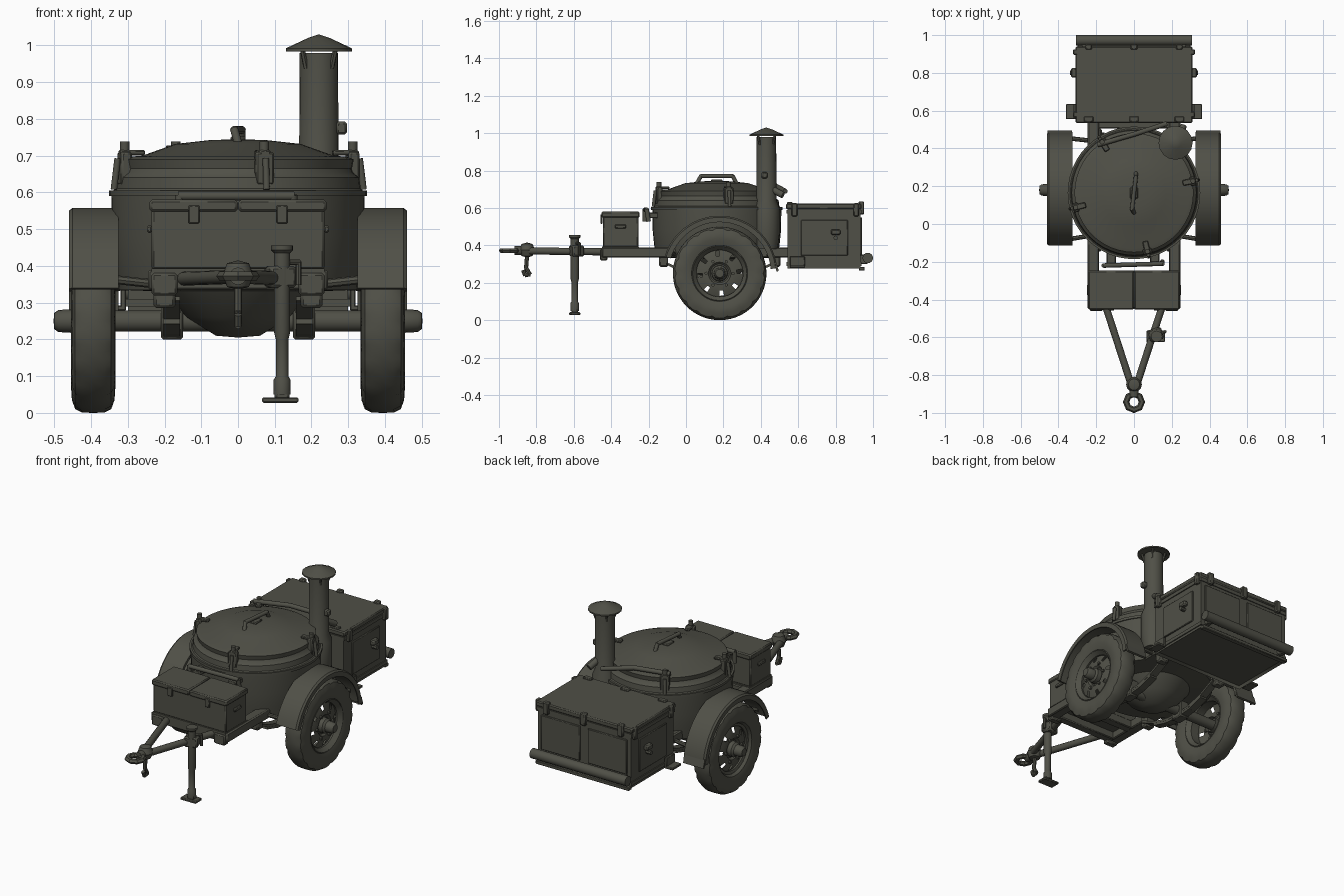
import bpy, bmesh, math
from mathutils import Vector

default = bpy.data.objects.get("Cube")
if default:
    bpy.data.objects.remove(default, do_unlink=True)

olive = bpy.data.materials.new("dark olive paint")
olive.use_nodes = True
olive.diffuse_color = (0.08, 0.08, 0.063, 1)
olive.node_tree.nodes["Principled BSDF"].inputs["Base Color"].default_value = olive.diffuse_color


def finish(name, bm, bevel=0):
    bmesh.ops.recalc_face_normals(bm, faces=bm.faces)
    mesh = bpy.data.meshes.new(name)
    bm.to_mesh(mesh)
    bm.free()
    mesh.materials.append(olive)
    mesh.shade_smooth()
    mesh.set_sharp_from_angle(angle=math.radians(35))
    ob = bpy.data.objects.new(name, mesh)
    bpy.context.scene.collection.objects.link(ob)
    if bevel:
        mod = ob.modifiers.new("soft edges", "BEVEL")
        mod.width, mod.segments = bevel, 1
    return ob


def box(name, centre, size, bevel=0, turn=0):
    bm = bmesh.new()
    bmesh.ops.create_cube(bm, size=1)
    for v in bm.verts:
        v.co = Vector(a * b for a, b in zip(v.co, size))
    ob = finish(name, bm, bevel)
    ob.location = centre
    ob.rotation_euler.z = turn
    return ob


def rods(name, points, r, segs=12):
    bm = bmesh.new()
    for a, b in zip(points, points[1:]):
        a, b = Vector(a), Vector(b)
        made = bmesh.ops.create_cone(bm, segments=segs, radius1=r, radius2=r,
                                     depth=(b - a).length + r * 0.5, cap_ends=True)
        turn = (b - a).to_track_quat("Z", "Y")
        for v in made["verts"]:
            v.co = turn @ v.co + (a + b) / 2
    return finish(name, bm)


def lathe(name, profile, centre, axis="z", segs=32, arc=None, closed=False,
          shape=None, skip=None):
    """Spin (radius, height) points; arc limits the sweep in degrees."""
    a0, a1 = arc or (0, 360)
    count = segs + 1 if arc else segs
    bm = bmesh.new()
    rings = []
    for i in range(count):
        t = math.radians(a0 + (a1 - a0) * i / segs)
        ring = []
        for j, (r, h) in enumerate(profile):
            r = shape(i, j, r) if shape else r
            c, s = r * math.cos(t), r * math.sin(t)
            ring.append(bm.verts.new((c, s, h) if axis == "z" else (h, c, s)))
        rings.append(ring)
    n = len(profile)
    for i in range(segs):
        p, q = rings[i], rings[(i + 1) % count]
        for j in range(n if closed else n - 1):
            if not (skip and skip(i, j)):
                k = (j + 1) % n
                bm.faces.new((p[j], p[k], q[k], q[j]))
    if arc and closed:
        bm.faces.new(rings[0])
        bm.faces.new(rings[-1])
    bmesh.ops.remove_doubles(bm, verts=bm.verts, dist=1e-5)
    ob = finish(name, bm)
    ob.location = centre
    return ob


# Boiler drum with bowl bottom, shoulder and lid
lathe("boiler_drum", [(0, .205), (.06, .21), (.14, .26), (.2, .33), (.325, .335), (.335, .4),
                      (.343, .48), (.345, .6), (.334, .61), (.33, .64), (.312, .655), (.305, .68),
                      (0, .68)], (0, .165, 0), segs=48)
lathe("boiler_lid", [(.31, .665), (.315, .69), (.295, .697), (.26, .7), (.17, .732), (.08, .742),
                     (0, .745)], (0, .165, 0), segs=48)
lathe("drum_band", [(.34, .59), (.351, .59), (.351, .605), (.34, .605)], (0, .165, 0), segs=48, closed=True)
rods("lid_handle", [(0, .06, .735), (-.01, .08, .77), (.01, .25, .77), (.01, .27, .73)], .011)
box("handle_pad", (0, .165, .745), (.04, .06, .015), .004)

# Lid clamps around the rim
for x, y in ((-.3, .09), (.07, -.14), (.3, .225), (-.16, .42)):
    turn = math.atan2(y - .165, x)
    out = Vector((math.cos(turn), math.sin(turn), 0))
    base = Vector((0, .165, 0)) + out * .318
    box("clamp_post", base + Vector((0, 0, .665)), (.03, .05, .09), .005, turn)
    box("clamp_bridge", base - out * .02 + Vector((0, 0, .708)), (.07, .03, .015), .004, turn)
    rods("clamp_screw", [base + Vector((0, 0, .62)), base + Vector((0, 0, .735))], .013)
    rods("clamp_lever", [base + out * .02 + Vector((0, 0, .69)), base + out * .03 + Vector((0, 0, .61))], .009)
rods("lid_hinge_arm", [(-.19, .42, .715), (.0, .475, .72), (.17, .53, .69)], .013)
rods("drum_front_rail", [(-.16, -.22, .53), (-.16, -.22, .59), (.15, -.21, .59), (.15, -.2, .53)], .012)
for x in (-.12, .11):
    box("rail_bracket", (x, -.18, .56), (.05, .07, .03), .005)

# Chimney with conical cap
lathe("chimney", [(0, .38), (.06, .38), (.07, .46), (.07, .6), (.054, .64), (.052, .98), (.044, .98),
                  (.044, .7), (0, .7)], (.22, .43, 0), segs=24)
lathe("chimney_cap", [(0, 1.03), (.03, 1.02), (.09, .992), (.09, .984), (0, 1.005)], (.22, .43, 0), segs=16)
for a in range(4):
    t = math.radians(45 + 90 * a)
    x, y = math.cos(t), math.sin(t)
    rods("cap_strut", [(.22 + .05 * x, .43 + .05 * y, .94), (.22 + .065 * x, .43 + .065 * y, .995)], .007, 6)
box("chimney_hook", (.282, .42, .775), (.03, .03, .035), .006)
rods("damper_spout", [(.24, .46, .7), (.26, .515, .67)], .018)

# Chassis
for s in (-1, 1):
    box("frame_rail", (s * .215, .05, .362), (.06, 1.0, .055), .006)
for y in (-.425, -.27, .53):
    box("cross_member", (0, y, .36), (.46, .05, .05), .005)
box("front_floor", (0, -.35, .385), (.47, .2, .015))

# Axle and springs
rods("axle", [(-.47, .18, .25), (.47, .18, .25)], .029, 16)
for s in (-1, 1):
    spring = [(s * .18, .18 + d * .3, .225 + .085 * d * d) for d in (-1, -.66, -.33, 0, .33, .66, 1)]
    for drop, trim in ((.0, 0), (-.014, 1)):
        pts = [Vector(p) + Vector((0, 0, drop)) for p in spring[trim:len(spring) - trim]]
        for a, b in zip(pts, pts[1:]):
            leaf = box("spring_leaf", (a + b) / 2, (.045, (b - a).length + .005, .013))
            leaf.rotation_euler.x = math.atan2(b.z - a.z, b.y - a.y)
    box("spring_saddle", (s * .18, .18, .25), (.06, .08, .1), .006)
    for y in (-.12, .48):
        box("spring_hanger", (s * .2, y, .32), (.06, .05, .07), .008)

    # Wheels
    half = [(.14, .035), (.15, .05), (.185, .06), (.215, .058), (.24, .049), (.249, .03)]
    tyre = [(r, -h) for r, h in half] + [(.25, 0)] + [(r, h) for r, h in reversed(half)]
    lathe("tyre", tyre, (s * .394, .18, .25), "x", 72,
          shape=lambda i, j, r: r - .008 if i % 4 == 0 and j in (3, 4, 8, 9) else r)
    lathe("wheel_rim", [(.14, -.035), (.125, -.03), (.125, .03), (.145, .052), (.15, .048), (.14, .03)],
          (s * .394, .18, .25), "x", 36, closed=True)
    disc = [(.127, .02), (.12, .022), (.092, .034), (.06, .036), (.05, .025), (0, .025)]
    lathe("wheel_disc", [(r, s * h) for r, h in disc], (s * .394, .18, .25), "x", 32,
          skip=lambda i, j: j == 1 and i % 4 == 0)
    hub = [(.045, 0), (.042, .05), (.032, .06), (.03, .095), (.022, .106), (0, .108)]
    lathe("wheel_hub", [(r, s * h) for r, h in hub], (s * .394, .18, .25), "x", 16)
    for k in range(6):
        t = k * math.pi / 3
        y, z = .18 + .072 * math.cos(t), .25 + .072 * math.sin(t)
        rods("wheel_nut", [(s * .42, y, z), (s * .438, y, z)], .009, 6)

    # Fenders
    fender = [(.292, .325), (.308, .325), (.308, .45), (.3, .46), (.274, .46), (.274, .453), (.292, .45)]
    lathe("fender", [(r, s * h) for r, h in fender], (0, .18, .25), "x", 28, arc=(5, 163), closed=True)
    tab = box("fender_flap", (s * .393, .483, .285), (.13, .012, .05))
    tab.rotation_euler.x = .3
    rods("fender_stay_front", [(s * .22, -.06, .35), (s * .4, -.09, .37)], .012, 8)
    rods("fender_stay_rear", [(s * .22, .44, .35), (s * .4, .46, .34)], .012, 8)

    # Drawbar arms
    rods("drawbar_arm", [(s * .155, -.42, .365), (s * .015, -.85, .37)], .019)

# Coupling, towing eye and safety hook
lathe("coupling", [(0, -.04), (.03, -.032), (.042, 0), (.03, .032), (0, .04)], (0, -.85, .375), segs=12)
rods("coupling_neck", [(0, -.86, .372), (0, -.91, .372)], .024)
ring = [(.042 + .017 * math.cos(k * math.pi / 3), .014 * math.sin(k * math.pi / 3)) for k in range(6)]
lathe("towing_eye", ring, (0, -.942, .372), segs=8, closed=True)
rods("safety_hook", [(0, -.85, .34), (0, -.855, .28), (0, -.835, .245), (0, -.86, .24), (0, -.87, .265)], .011, 8)

# Parking stand
lathe("stand_post", [(0, .455), (.03, .455), (.03, .443), (.022, .435), (.022, .22), (.017, .2), (.017, .1),
                     (.023, .09), (.023, .05), (0, .05)], (.12, -.595, 0), segs=16)
box("stand_foot", (.115, -.595, .035), (.1, .06, .015), .004)
box("stand_neck", (.12, -.595, .05), (.04, .035, .03), .006)
box("stand_clamp", (.115, -.585, .37), (.075, .065, .06), .008, .3)
rods("stand_crank", [(.12, -.595, .41), (.165, -.57, .41), (.165, -.57, .35)], .008, 8)

# Front tool box
box("front_box", (0, -.35, .48), (.47, .19, .18), .006)
for s in (-1, 1):
    box("front_box_lid", (s * .121, -.35, .564), (.239, .205, .032), .006)
    box("front_box_latch", (s * .12, -.452, .54), (.03, .012, .05), .003)
    box("front_box_handle", (s * .241, -.35, .5), (.014, .06, .02), .004)
    box("front_box_step", (s * .2, -.44, .35), (.07, .04, .06), .006)

# Rear stove box with recessed underside
stove = box("rear_box", (0, .737, .44), (.6, .39, .33))
bm = bmesh.new()
bm.from_mesh(stove.data)
under = [f for f in bm.faces if f.normal.z < -.9]
bmesh.ops.inset_region(bm, faces=under, thickness=.025)
bmesh.ops.translate(bm, verts=under[0].verts, vec=(0, 0, .03))
bm.to_mesh(stove.data)
bm.free()
box("rear_box_lid", (0, .737, .608), (.62, .405, .03), .006)
for z in (.3, .58):
    box("rear_box_band", (0, .737, z), (.612, .4, .02))
for x in (-.15, .15):
    box("back_door", (x, .935, .45), (.25, .012, .2), .003)
for x in (-.24, 0, .24):
    box("lid_hinge", (x, .555, .625), (.05, .03, .014), .004)
    box("lid_clasp", (x, .938, .6), (.035, .03, .07), .005)
for s in (-1, 1):
    box("side_door", (s * .302, .74, .44), (.012, .25, .19), .003)
    box("side_latch", (s * .318, .8, .47), (.03, .05, .03), .006)
    rods("side_pin", [(s * .31, .8, .44), (s * .335, .8, .44)], .012, 8)
    for y in (.58, .91):
        box("side_clasp", (s * .31, y, .59), (.025, .03, .07), .005)
    box("side_step", (s * .332, .595, .285), (.055, .08, .014), .003)
    box("step_back", (s * .312, .595, .31), (.015, .08, .06), .003)
    box("roll_bracket", (s * .26, .945, .325), (.03, .05, .05), .004)
rods("rear_roll", [(-.3, .972, .332), (.3, .972, .332)], .028, 16)
box("rear_sill", (0, .94, .275), (.6, .03, .02), .003)
